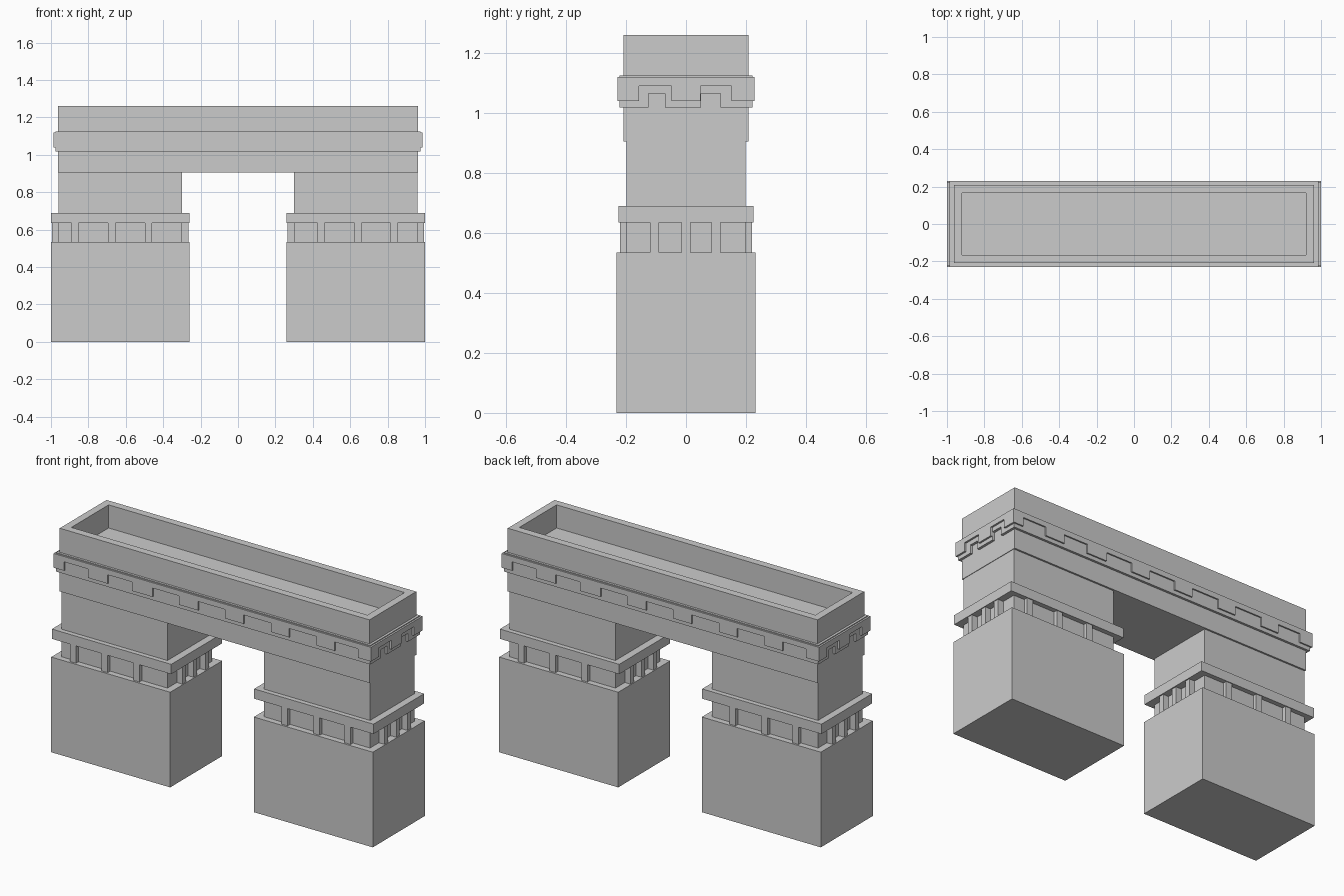
import bpy, bmesh
from mathutils import Vector

if "Cube" in bpy.data.objects:
    bpy.data.objects.remove(bpy.data.objects["Cube"])


def boxes(name, spans):
    """One object made of boxes given as (x0, x1, y0, y1, z0, z1)."""
    bm = bmesh.new()
    for x0, x1, y0, y1, z0, z1 in spans:
        geo = bmesh.ops.create_cube(bm, size=1)
        for v in geo["verts"]:
            v.co = Vector((x1 if v.co.x > 0 else x0,
                           y1 if v.co.y > 0 else y0,
                           z1 if v.co.z > 0 else z0))
    me = bpy.data.meshes.new(name)
    bm.to_mesh(me)
    bm.free()
    ob = bpy.data.objects.new(name, me)
    bpy.context.collection.objects.link(ob)
    return ob


def turned(spans):
    """Add the copies turned half a circle about z."""
    return spans + [(-x1, -x0, -y1, -y0, z0, z1) for x0, x1, y0, y1, z0, z1 in spans]


# Piers: base block, shaft and collar slab
for side, s in (("left", -1), ("right", 1)):
    def sx(a, b):
        return (min(s * a, s * b), max(s * a, s * b))
    boxes(side + "_base", [(*sx(0.26, 1.0), -0.231, 0.231, 0, 0.535)])
    boxes(side + "_shaft", [(*sx(0.30, 0.96), -0.198, 0.198, 0.535, 0.905)])
    boxes(side + "_collar", [(*sx(0.258, 1.0), -0.225, 0.225, 0.635, 0.69)])

# Small posts between base block and collar
posts = []
for x in (-0.872, -0.675, -0.478, 0.444, 0.642, 0.835):
    posts.append((x - 0.019, x + 0.019, -0.22, -0.198, 0.535, 0.635))
for y in (-0.105, 0.0, 0.1):
    for x0, x1 in ((0.96, 0.995), (0.265, 0.30)):
        posts.append((x0, x1, y - 0.015, y + 0.015, 0.535, 0.635))
boxes("collar_posts", turned(posts))

# Beam with sunken trough in its top
beam = boxes("beam", [(-0.963, 0.963, -0.208, 0.208, 0.905, 1.26)])
bm = bmesh.new()
bm.from_mesh(beam.data)
bm.normal_update()
top = max(bm.faces, key=lambda f: f.calc_center_median().z)
bmesh.ops.inset_individual(bm, faces=[top], thickness=0.06)
floor = bmesh.ops.extrude_discrete_faces(bm, faces=[top])["faces"][0]
for v in floor.verts:
    v.co.z -= 0.13
bm.to_mesh(beam.data)
bm.free()

# Inner frieze layer, notched on its two ends
boxes("inner_frieze", [(-0.977, 0.977, -0.221, 0.221, 1.065, 1.125),
                       (-0.963, 0.963, -0.221, 0.221, 1.018, 1.065)])
ends = [(0.963, 0.977, a, b, 1.018, 1.065)
        for a, b in ((-0.221, -0.125), (-0.07, 0.05), (0.115, 0.221))]
boxes("inner_frieze_teeth", turned(ends))

# Outer frieze band with hanging teeth
boxes("outer_frieze", [(-0.987, 0.987, -0.229, 0.229, 1.09, 1.12)])
teeth = [(a, b, -0.229, -0.2, 1.04, 1.09)
         for a, b in ((-0.987, -0.922), (-0.773, -0.65), (-0.5, -0.372),
                      (-0.206, -0.088), (0.078, 0.195), (0.366, 0.479),
                      (0.65, 0.762), (0.906, 0.987))]
teeth += [(0.95, 0.987, a, b, 1.04, 1.09)
          for a, b in ((-0.229, -0.157), (-0.048, 0.048), (0.152, 0.229))]
boxes("outer_frieze_teeth", turned(teeth))
